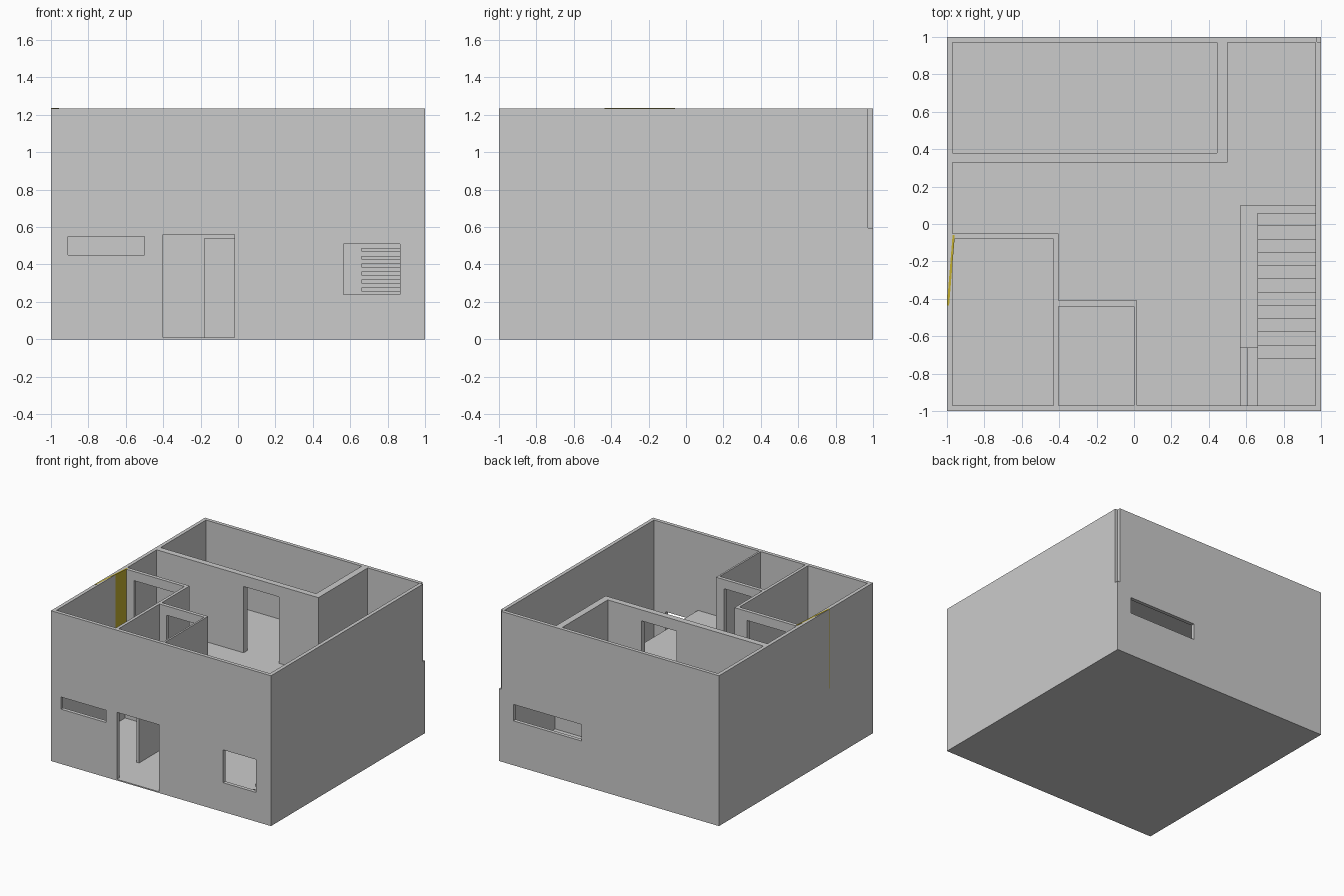
import bpy, math
from mathutils import Vector

if "Cube" in bpy.data.objects:
    bpy.data.objects.remove(bpy.data.objects["Cube"])

H = 1.235          # wall height
F1, F2 = 0.01, 0.60  # ground and upper floor levels
CEIL = 0.57        # underside of the upper floor


def box(name, x0, x1, y0, y1, z0, z1):
    bpy.ops.mesh.primitive_cube_add(size=1, location=((x0 + x1) / 2, (y0 + y1) / 2, (z0 + z1) / 2))
    ob = bpy.context.object
    ob.name = name
    ob.scale = (x1 - x0, y1 - y0, z1 - z0)
    bpy.ops.object.transform_apply(location=False, rotation=False, scale=True)
    return ob


def cut(ob, *bounds):
    for b in bounds:
        c = box("cutter", *b)
        m = ob.modifiers.new("cut", 'BOOLEAN')
        m.operation = 'DIFFERENCE'
        m.solver = 'EXACT'
        m.object = c
        bpy.context.view_layer.objects.active = ob
        bpy.ops.object.modifier_apply(modifier=m.name)
        bpy.data.objects.remove(c, do_unlink=True)
    return ob


# Outer shell with windows, front door and the notched back corner
shell = box("outer_shell", -1, 1, -1, 1, 0, H)
cut(shell,
    (-0.97, 0.97, -0.97, 0.97, F1, 2),
    (-0.91, -0.50, -1.1, -0.9, 0.45, 0.55),
    (-0.40, -0.02, -1.1, -0.9, F1, 0.56),
    (0.565, 0.865, -1.1, -0.9, 0.24, 0.51),
    (0.25, 0.87, 0.9, 1.1, 0.365, 0.50),
    (0.978, 1.1, 0.972, 1.1, 0.595, 2))

# Upper floor with stair opening
slab = box("upper_floor", -0.97, 0.97, -0.97, 0.97, CEIL, F2)
cut(slab, (0.57, 1.1, -1.1, 0.10, 0.4, 0.8))

# Upper storey partitions
w = box("upper_bedroom_back_wall", -0.97, -0.405, -0.08, -0.05, F2, H)
cut(w, (-0.89, -0.52, -0.2, 0.1, 0.5, 1.16))
box("upper_bedroom_side_wall", -0.43, -0.405, -0.97, -0.08, F2, H)
w = box("upper_bath_back_wall", -0.405, 0.015, -0.44, -0.41, F2, H)
cut(w, (-0.34, -0.06, -0.6, -0.3, 0.5, 1.16))
box("upper_bath_side_wall", 0.0, 0.015, -0.97, -0.44, F2, H)
w = box("upper_large_room_wall", -0.97, 0.5, 0.33, 0.38, F2, H)
cut(w, (-0.18, 0.14, 0.2, 0.5, 0.5, 1.145))
box("upper_large_room_end_wall", 0.445, 0.5, 0.38, 0.97, F2, H)

# Ground storey partitions
w = box("ground_side_wall", -0.455, -0.43, -0.97, -0.08, F1, CEIL)
cut(w, (-0.6, -0.3, -0.95, -0.67, -0.1, 0.555))
box("ground_front_room_wall", -0.97, -0.43, -0.08, -0.05, F1, CEIL)
w = box("ground_back_wall", -0.97, 0.97, 0.285, 0.315, F1, CEIL)
cut(w, (-0.18, 0.14, 0.1, 0.5, -0.1, 0.54))

# Staircase: two side steps, landing, open treads rising to the back
box("stair_step_1", 0.57, 0.605, -0.97, -0.66, F1, 0.035)
box("stair_step_2", 0.605, 0.66, -0.97, -0.66, F1, 0.07)
box("stair_landing", 0.66, 0.97, -0.97, -0.72, 0.085, 0.106)
depth, rise = 0.78 / 11, 0.0425
for i in range(11):
    y, z = -0.72 + i * depth, 0.149 + i * rise
    box(f"stair_tread_{i + 1}", 0.66, 0.97, y, y + depth, z - 0.02, z)

# Bedroom door leaf, swung open through the left wall
a, b = Vector((-0.964, -0.06)), Vector((-0.9945, -0.435))
d = b - a
mid = (a + b) / 2
L = d.length
door = box("open_door_leaf", -L / 2, L / 2, -0.006, 0.006, 0.585, H + 0.001)
door.rotation_euler.z = math.atan2(d.y, d.x)
door.location.x, door.location.y = mid
mat = bpy.data.materials.new("door_yellow")
mat.diffuse_color = (0.55, 0.43, 0.03, 1)
mat.use_nodes = True
mat.node_tree.nodes["Principled BSDF"].inputs["Base Color"].default_value = mat.diffuse_color
door.data.materials.append(mat)
